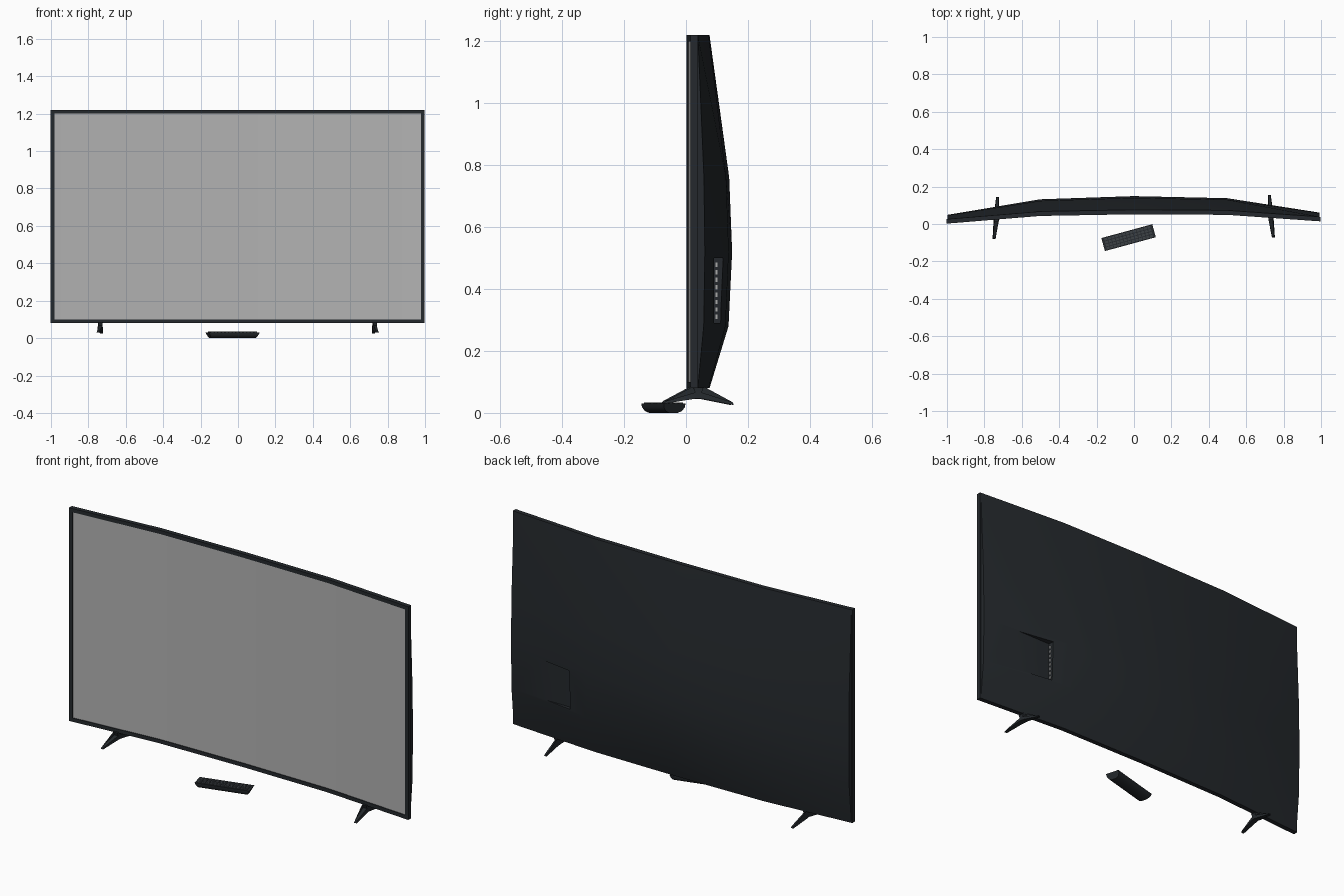
import bpy, bmesh, math
from mathutils import Matrix, Vector

if "Cube" in bpy.data.objects:
    bpy.data.objects.remove(bpy.data.objects["Cube"])


def material(name, rgb):
    m = bpy.data.materials.new(name)
    m.diffuse_color = (*rgb, 1)
    m.use_nodes = True
    m.node_tree.nodes["Principled BSDF"].inputs["Base Color"].default_value = m.diffuse_color
    return m


DARK = material("dark_plastic", (0.018, 0.022, 0.026))
KEY = material("key_rubber", (0.045, 0.052, 0.06))
METAL = material("port_metal", (0.4, 0.4, 0.4))
GLASS = material("screen_grey", (0.45, 0.45, 0.45))

TV = Matrix.Translation((-0.002, 0, 0)) @ Matrix.Rotation(0.006, 4, 'Z')
REMOTE = Matrix.Translation((-0.029, -0.073, 0)) @ Matrix.Rotation(math.radians(15.2), 4, 'Z')


def finish(bm, name, mat, matrix, angle=30):
    bmesh.ops.recalc_face_normals(bm, faces=bm.faces)
    bm.transform(matrix)
    me = bpy.data.meshes.new(name)
    bm.to_mesh(me)
    bm.free()
    ob = bpy.data.objects.new(name, me)
    bpy.context.collection.objects.link(ob)
    me.materials.append(mat)
    smooth(ob, angle)
    return ob


def smooth(ob, angle=30):
    bpy.ops.object.select_all(action='DESELECT')
    bpy.context.view_layer.objects.active = ob
    ob.select_set(True)
    bpy.ops.object.shade_smooth_by_angle(angle=math.radians(angle))


def box(bm, lo, hi):
    lo, hi = Vector(lo), Vector(hi)
    size = hi - lo
    bmesh.ops.create_cube(bm, size=1, matrix=Matrix.Translation((lo + hi) / 2) @ Matrix.Diagonal((*size, 1)))


def lerp_table(t, table):
    for (a, va), (b, vb) in zip(table, table[1:]):
        if t <= b:
            return va + (vb - va) * (t - a) / (b - a)
    return table[-1][1]


def front(x):
    # concave curve of the panel
    return lerp_table(abs(x), [(0, 0.052), (0.5, 0.046), (1, 0.008)])


def slab(bm, xs, zs, near, far):
    # closed curved slab between two y surfaces
    sheets = [[[bm.verts.new((x, fn(x, z), z)) for z in zs] for x in xs] for fn in (near, far)]
    nx, nz = len(xs), len(zs)
    for s in sheets:
        for i in range(nx - 1):
            for j in range(nz - 1):
                bm.faces.new((s[i][j], s[i + 1][j], s[i + 1][j + 1], s[i][j + 1]))
    rim = [(i, 0) for i in range(nx)] + [(nx - 1, j) for j in range(1, nz)]
    rim += [(i, nz - 1) for i in range(nx - 2, -1, -1)] + [(0, j) for j in range(nz - 2, 0, -1)]
    a, b = sheets
    for (i, j), (k, l) in zip(rim, rim[1:] + rim[:1]):
        bm.faces.new((a[i][j], a[k][l], b[k][l], b[i][j]))


# bezel: four curved bars
bm = bmesh.new()
near, far = (lambda x, z: front(x)), (lambda x, z: front(x) + 0.024)
for zs in ([0.08, 0.1], [1.2, 1.22]):
    slab(bm, [-1, -0.5, 0, 0.5, 1], zs, near, far)
for xs in ([-1, -0.98], [0.98, 1]):
    slab(bm, xs, [0.1, 1.2], near, far)
finish(bm, "bezel", DARK, TV)

# screen, slightly recessed
bm = bmesh.new()
slab(bm, [-0.98, -0.5, 0, 0.5, 0.98], [0.1, 1.2],
     lambda x, z: front(x) + 0.004, lambda x, z: front(x) + 0.014)
finish(bm, "screen", GLASS, TV)


# bulging back shell
def bulge(x, z):
    rise = lerp_table(z, [(0.08, 0), (0.28, 0.84), (0.52, 1), (0.76, 0.87), (1.22, 0)])
    return front(x) + 0.024 + rise * lerp_table(abs(x), [(0, 0.073), (0.5, 0.065), (1, 0.022)])


bm = bmesh.new()
slab(bm, [-0.995, -0.5, 0, 0.5, 0.995], [0.08, 0.28, 0.52, 0.76, 1.22],
     lambda x, z: front(x) + 0.016, bulge)
back = finish(bm, "back_shell", DARK, TV)

# port pocket cut into the back
bm = bmesh.new()
box(bm, (0.61, 0.086, 0.29), (0.82, 0.25, 0.5))
cutter = finish(bm, "pocket_cutter", DARK, TV)
cutter.hide_render = True
mod = back.modifiers.new("pocket", 'BOOLEAN')
mod.operation, mod.solver, mod.object = 'DIFFERENCE', 'EXACT', cutter
bpy.context.view_layer.objects.active = back
bpy.ops.object.modifier_apply(modifier="pocket")
bpy.data.objects.remove(cutter)
smooth(back)

# sockets along the pocket wall
bm = bmesh.new()
for i in range(8):
    z = 0.303 + i * 0.024
    box(bm, (0.605, 0.092, z), (0.612, 0.098, z + 0.014))
finish(bm, "port_sockets", METAL, TV)

# forked feet: (y, z, half width, outward shift)
FOOT = [(0.018, 0.085, 0.012, 0), (0.025, 0.066, 0.011, 0), (-0.07, 0.038, 0.006, 0.012),
        (-0.077, 0.029, 0.008, 0.014), (0.02, 0.045, 0.014, 0.002), (0.036, 0.047, 0.014, 0),
        (0.055, 0.044, 0.014, 0), (0.15, 0.025, 0.007, -0.006), (0.147, 0.034, 0.005, -0.006),
        (0.046, 0.066, 0.011, 0), (0.053, 0.085, 0.012, 0)]
for side, label in ((-1, "left"), (1, "right")):
    bm = bmesh.new()
    a, b = [[bm.verts.new((side * (0.733 + out + s * hw), y, z)) for y, z, hw, out in FOOT] for s in (-1, 1)]
    n = len(FOOT)
    bm.faces.new(a)
    bm.faces.new(b)
    for i in range(n):
        j = (i + 1) % n
        bm.faces.new((a[i], a[j], b[j], b[i]))
    bmesh.ops.triangulate(bm, faces=[f for f in bm.faces if len(f.verts) > 4])
    finish(bm, label + "_foot", DARK, TV)

# remote control body with a rounded underside
half = [(0.014, 0), (0.027, 0.006), (0.035, 0.018), (0.036, 0.031)]
section = half + [(-y, z) for y, z in reversed(half)]
bm = bmesh.new()
a, b = [[bm.verts.new((s * (0.141 - 0.016 * (1 - z / 0.031)), y, z)) for y, z in section] for s in (-1, 1)]
bm.faces.new(a)
bm.faces.new(b)
for i in range(len(section)):
    j = (i + 1) % len(section)
    bm.faces.new((a[i], a[j], b[j], b[i]))
finish(bm, "remote_body", DARK, REMOTE, 40)

# remote keys
bm = bmesh.new()
for i in range(13):
    for j in range(4):
        x, y = (i - 6) * 0.02, (j - 1.5) * 0.016
        box(bm, (x - 0.008, y - 0.006, 0.029), (x + 0.008, y + 0.006, 0.034))
finish(bm, "remote_keys", KEY, REMOTE)
